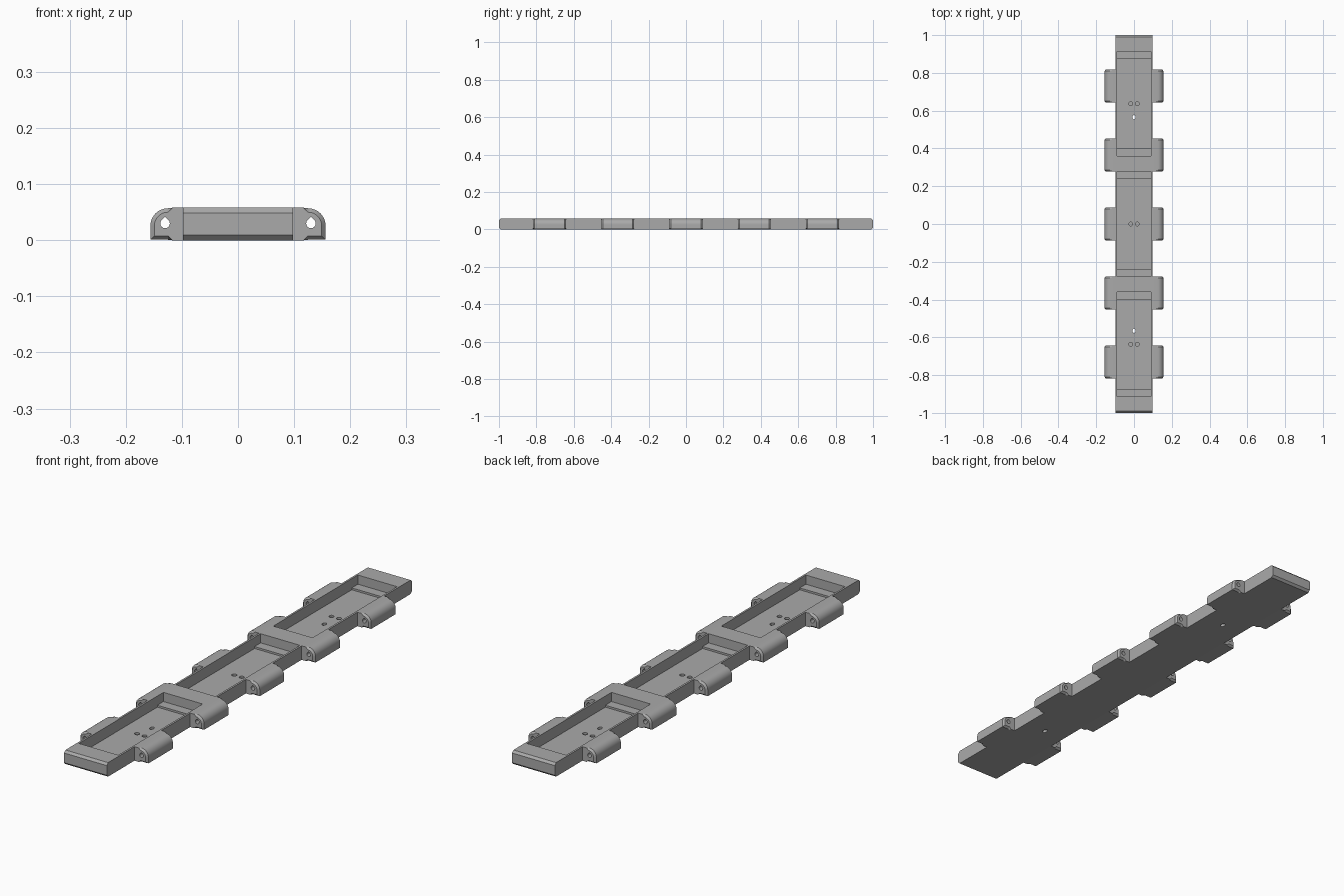
import bpy
import math

cube = bpy.data.objects.get("Cube")
if cube:
    bpy.data.objects.remove(cube, do_unlink=True)

HEIGHT = 0.058
HALF_WIDTH = 0.098
POCKET_HALF = 0.09
FLOOR = 0.012
LEDGE = 0.02

grey = bpy.data.materials.new("plain grey")
grey.use_nodes = True
colour = (0.4, 0.4, 0.4, 1)
grey.diffuse_color = colour
grey.node_tree.nodes["Principled BSDF"].inputs["Base Color"].default_value = colour


def loft(name, rings):
    """Solid skinned through equal rings of points, capped at both ends."""
    n = len(rings[0])
    verts = [p for ring in rings for p in ring]
    faces = [tuple(range(n))[::-1], tuple(range(len(verts) - n, len(verts)))]
    for r in range(len(rings) - 1):
        for i in range(n):
            j = (i + 1) % n
            faces.append((r * n + i, r * n + j, (r + 1) * n + j, (r + 1) * n + i))
    mesh = bpy.data.meshes.new(name)
    mesh.from_pydata(verts, [], faces)
    mesh.materials.append(grey)
    obj = bpy.data.objects.new(name, mesh)
    bpy.context.collection.objects.link(obj)
    # Consistent outward normals
    bpy.context.view_layer.objects.active = obj
    bpy.ops.object.select_all(action="DESELECT")
    obj.select_set(True)
    bpy.ops.object.mode_set(mode="EDIT")
    bpy.ops.mesh.select_all(action="SELECT")
    bpy.ops.mesh.normals_make_consistent(inside=False)
    bpy.ops.object.mode_set(mode="OBJECT")
    return obj


def box(name, x, y0, y1, z0, z1):
    outline = [(-x, y0), (x, y0), (x, y1), (-x, y1)]
    return loft(name, [[(a, b, z) for a, b in outline] for z in (z0, z1)])


def pin(name, x, y, rx, ry, z0, z1, sides=20):
    turn = [2 * math.pi * i / sides for i in range(sides)]
    return loft(name, [[(x + rx * math.cos(t), y + ry * math.sin(t), z) for t in turn]
                       for z in (z0, z1)])


def cut(target, cutter):
    """Subtract the cutter and discard it."""
    bpy.context.view_layer.objects.active = target
    mod = target.modifiers.new("cut", "BOOLEAN")
    mod.operation = "DIFFERENCE"
    mod.solver = "EXACT"
    mod.object = cutter
    bpy.ops.object.modifier_apply(modifier=mod.name)
    bpy.data.objects.remove(cutter, do_unlink=True)


# Long base bar with bevelled ends
c = 0.009
side = [(-1 + c, 0), (1 - c, 0), (1, c), (1, HEIGHT - c),
        (1 - c, HEIGHT), (-1 + c, HEIGHT), (-1, HEIGHT - c), (-1, c)]
bar = loft("base_bar", [[(x, y, z) for y, z in side] for x in (-HALF_WIDTH, HALF_WIDTH)])

# Three trays, each with a raised ledge at both ends
for middle in (-0.637, 0, 0.637):
    cut(bar, box("tray_cutter", POCKET_HALF, middle - 0.277, middle + 0.277, LEDGE, 0.1))
    cut(bar, box("floor_cutter", POCKET_HALF, middle - 0.237, middle + 0.237, FLOOR, 0.1))
    for x in (-0.017, 0.017):
        cut(bar, pin("screw_cutter", x, middle, 0.01, 0.01, 0.004, 0.03))

# Cable holes right through the outer trays
for y in (-0.565, 0.565):
    cut(bar, pin("cable_cutter", 0, y, 0.008, 0.012, -0.05, 0.05))

# Cross-section of a hinge lug: flat root, rounded shoulder, straight outside
CX, CZ, R = 0.125, 0.026, 0.032
ROOT = 0.094


def lug_section(inset):
    r = R - inset
    arc = [(CX + r * math.cos(t), CZ + r * math.sin(t))
           for t in (math.pi / 2 * i / 12 for i in range(13))]
    return ([(ROOT, 0), (CX - 0.008, 0), (CX, inset), (CX + r, inset)] + arc
            + [(CX - 0.008, HEIGHT), (ROOT, HEIGHT)])


# Teardrop pin hole through every lug
HX, HZ, HR = 0.13, 0.03, 0.0085
drop = [(HX + HR * math.cos(t), HZ + HR * math.sin(t))
        for t in (math.radians(135 + 270 * i / 18) for i in range(19))]
drop.append((HX, HZ + HR * math.sqrt(2)))

for sign, label in ((1, "left"), (-1, "right")):
    for i in range(5):
        y = -0.73 + 0.365 * i
        half = 0.088
        steps = ((-half, 0.008), (-half + 0.008, 0.001), (half - 0.008, 0.001), (half, 0.008))
        lug = loft(f"{label}_hinge_lug_{i + 1}",
                   [[(sign * x, y + dy, z) for x, z in lug_section(inset)]
                    for dy, inset in steps])
        cut(lug, loft("pin_cutter", [[(sign * x, y + dy, z) for x, z in drop]
                                     for dy in (-0.2, 0.2)]))
        bpy.ops.object.select_all(action="DESELECT")
        lug.select_set(True)
        bpy.context.view_layer.objects.active = lug
        bpy.ops.object.shade_smooth_by_angle(angle=math.radians(30))
